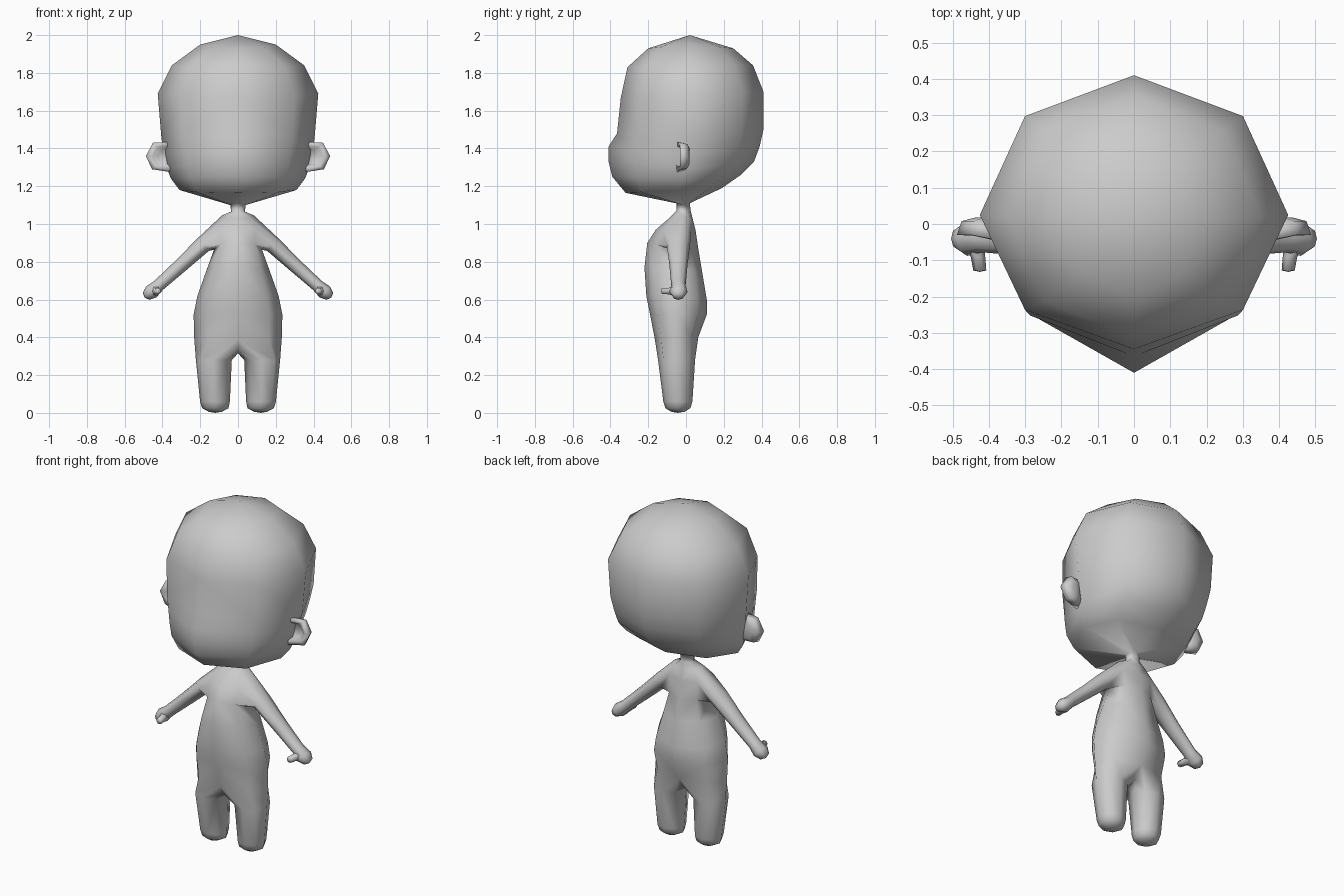
import bpy, bmesh
from math import sin, cos, pi
from mathutils import Vector

if "Cube" in bpy.data.objects:
    bpy.data.objects.remove(bpy.data.objects["Cube"])

clay = bpy.data.materials.new("light_grey")
clay.use_nodes = True
GREY = (0.6, 0.6, 0.6, 1)
clay.diffuse_color = GREY
clay.node_tree.nodes["Principled BSDF"].inputs["Base Color"].default_value = GREY


def finish(name, bm, clip=False):
    """Turn a left-half mesh into a smooth, mirrored object."""
    bmesh.ops.recalc_face_normals(bm, faces=bm.faces)
    mesh = bpy.data.meshes.new(name)
    bm.to_mesh(mesh)
    bm.free()
    mesh.materials.append(clay)
    for p in mesh.polygons:
        p.use_smooth = True
    obj = bpy.data.objects.new(name, mesh)
    bpy.context.collection.objects.link(obj)
    mirror = obj.modifiers.new("Mirror", "MIRROR")
    mirror.use_mirror_merge = clip
    mirror.merge_threshold = 0.001
    return obj


def add_ring(bm, points):
    return [bm.verts.new(p) for p in points]


def bridge(bm, a, b, closed=True, skip=()):
    n = len(a)
    for i in range(n if closed else n - 1):
        if i not in skip:
            j = (i + 1) % n
            bm.faces.new((a[i], a[j], b[j], b[i]))


def fan(bm, ring, tip, closed=True):
    t = bm.verts.new(tip)
    for i in range(len(ring) if closed else len(ring) - 1):
        bm.faces.new((ring[i], ring[(i + 1) % len(ring)], t))


def half_ring(w, side, front, back, bulge=0.707):
    """Five points from front centre round the left side to back centre."""
    side, front, back = Vector(side), Vector(front), Vector(back)
    mixes = [(front, 1), (front, bulge), (side, 0), (back, 0.707), (back, 1)]
    return [(w * cos(pi * (i - 2) / 4) if 0 < i < 4 else 0, *side.lerp(end, m))
            for i, (end, m) in enumerate(mixes)]


def oval(centre, u, v, ru, rv, n=8, start=0.0):
    c, u, v = Vector(centre), Vector(u), Vector(v)
    return [c + u * ru * cos(start + 2 * pi * k / n) + v * rv * sin(start + 2 * pi * k / n)
            for k in range(n)]


# Half width, then (y, z) at the side, front and back
head = [
    (0.20, (0.02, 1.95), (-0.20, 1.93), (0.25, 1.93)),
    (0.35, (0.02, 1.84), (-0.31, 1.83), (0.355, 1.84)),
    (0.425, (0.025, 1.69), (-0.345, 1.67), (0.41, 1.70)),
    (0.405, (0.02, 1.45), (-0.365, 1.48), (0.41, 1.50)),
    (0.39, (0, 1.36), (-0.41, 1.41), (0.39, 1.41), 0.62),
    (0.375, (-0.01, 1.29), (-0.41, 1.33), (0.36, 1.33), 0.62),
    (0.355, (-0.02, 1.24), (-0.39, 1.25), (0.29, 1.26), 0.65),
    (0.31, (-0.04, 1.18), (-0.32, 1.165), (0.19, 1.19)),
]
torso = [
    (0.04, (-0.015, 1.10), (-0.05, 1.11), (0.02, 1.11)),
    (0.037, (-0.015, 1.065), (-0.05, 1.07), (0.025, 1.07)),
    (0.085, (-0.02, 1.045), (-0.09, 1.03), (0.035, 1.03)),
    (0.13, (-0.03, 0.97), (-0.16, 0.97), (0.05, 0.97)),
    (0.125, (-0.05, 0.87), (-0.205, 0.90), (0.065, 0.87)),
    (0.165, (-0.06, 0.76), (-0.22, 0.77), (0.085, 0.75)),
    (0.215, (-0.06, 0.62), (-0.21, 0.62), (0.11, 0.60)),
    (0.235, (-0.055, 0.52), (-0.19, 0.52), (0.11, 0.52)),
    (0.232, (-0.05, 0.40), (-0.165, 0.39), (0.065, 0.40)),
]

# Head and torso as one skin, leaving an opening at the shoulder
bm = bmesh.new()
rings = [add_ring(bm, half_ring(*r)) for r in head + torso]
fan(bm, rings[0], (0, 0.02, 2), closed=False)
shoulder = len(head) + 2
for i in range(len(rings) - 1):
    hole = (1, 2) if i in (shoulder, shoulder + 1) else ()
    bridge(bm, rings[i], rings[i + 1], closed=False, skip=hole)

# Arm grown from the shoulder opening
top, mid, low = rings[shoulder:shoulder + 3]
ring = [top[2], top[3], mid[3], low[3], low[2], low[1], mid[1], top[1]]
bm.verts.remove(mid[2])
for x, y, z, r, depth in [(0.185, -0.04, 0.89, 0.045, 0.062),
                          (0.30, -0.04, 0.783, 0.038, 0.048),
                          (0.42, -0.04, 0.675, 0.033, 0.038),
                          (0.46, -0.04, 0.64, 0.04, 0.048),
                          (0.486, -0.04, 0.617, 0.026, 0.03)]:
    nxt = add_ring(bm, oval((x, y, z), (0.7, 0, 0.71), (0, 1, 0), r, depth))
    bridge(bm, ring, nxt)
    ring = nxt
fan(bm, ring, (0.494, -0.04, 0.61))

# Leg grown from the hip and the crotch line
crotch = add_ring(bm, [(0, 0.02, 0.33), (0, -0.055, 0.315), (0, -0.13, 0.33)])
ring = rings[-1] + crotch
for x, y, z, r, depth in [(0.128, -0.05, 0.28, 0.095, 0.098),
                          (0.122, -0.043, 0.06, 0.079, 0.077),
                          (0.12, -0.043, 0.025, 0.07, 0.066),
                          (0.12, -0.043, 0.006, 0.035, 0.035)]:
    nxt = add_ring(bm, oval((x, y, z), (1, 0, 0), (0, 1, 0), r, depth, start=-pi / 2))
    bridge(bm, ring, nxt)
    ring = nxt
fan(bm, ring, (0.12, -0.043, 0))
finish("body", bm, clip=True)

# Thumbs
bm = bmesh.new()
ring = None
for x, y, r in [(0.445, -0.05, 0.034), (0.43, -0.09, 0.02), (0.425, -0.128, 0.018)]:
    nxt = add_ring(bm, oval((x, y, 0.645), (1, 0, 0), (0, 0, 1), r, r, n=6))
    if ring:
        bridge(bm, ring, nxt)
    ring = nxt
fan(bm, ring, (0.425, -0.132, 0.645))
finish("thumbs", bm)

# Cupped ears: small back, wide rim, hollow front
outline = [(0.36, 1.435), (0.45, 1.43), (0.488, 1.36), (0.455, 1.29), (0.36, 1.275)]
bm = bmesh.new()
ring = None
for scale, y in [(0.6, 0.018), (0.9, 0.008), (1, -0.03), (0.72, -0.032), (0.5, -0.008)]:
    nxt = add_ring(bm, [(0.36 + (x - 0.36) * scale, y - (0.018 if x < 0.4 else 0),
                         1.355 + (z - 1.355) * scale) for x, z in outline])
    if ring:
        bridge(bm, ring, nxt)
    else:
        bm.faces.new(nxt)
    ring = nxt
bm.faces.new(ring)
finish("ears", bm)
